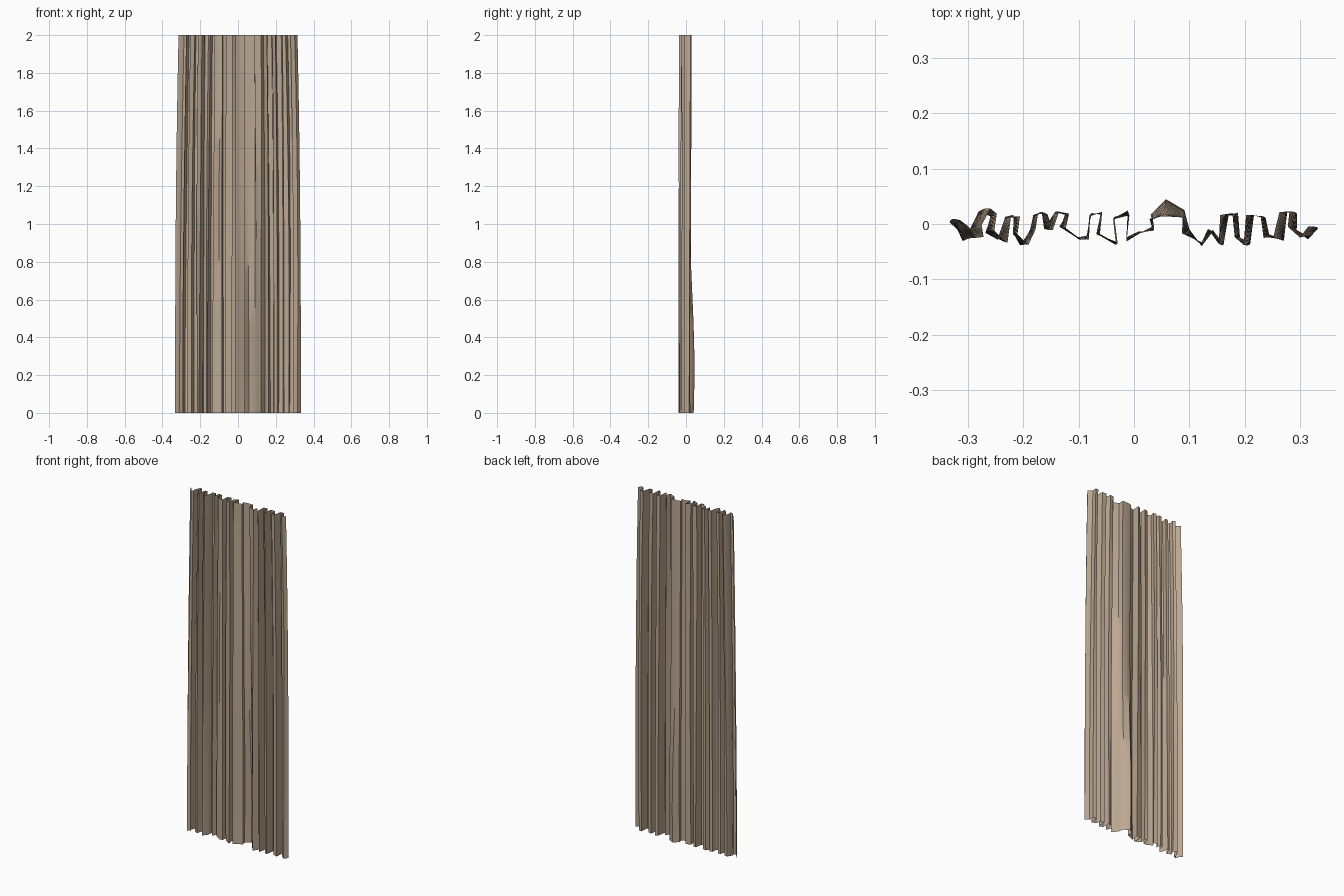
import bpy, bmesh, math, random

if "Cube" in bpy.data.objects:
    bpy.data.objects.remove(bpy.data.objects["Cube"])
random.seed(4)

# Pleat cross-section seen from above (x, y in centimetres)
PLEATS = [(-33.3, 0.5), (-31.8, -0.7), (-30.6, -2.8), (-29, -2.3), (-29.4, -0.6),
          (-27.8, 2.5), (-26, 1.6), (-26.8, -1.4), (-24.4, -3.1), (-23.4, 1.3),
          (-21.8, 1.5), (-22, -1.8), (-20.4, -3.8), (-18.7, -1), (-18.3, 1.7),
          (-16.6, 1.9), (-15.9, -1), (-14.3, 2.2), (-12.2, 1.7), (-13.3, -0.6),
          (-10.2, -2.6), (-8.6, -2.5), (-8, 1.7), (-6, 1.9), (-6.6, -1.8),
          (-3.2, -3.7), (-3.8, 0.8), (-1, 2), (-1.4, -2.7), (1, -1.6),
          (3.6, -1.5), (3, 0.9), (5.5, 1.7), (9.2, 1.2), (9.6, -1.8), (12.6, -3.7),
          (14.2, -1), (16.2, -3.6), (16.8, 1.6), (18.8, 2), (19.2, -2.4),
          (21, -3.6), (21.5, 1.6), (24, 1.2), (24.6, -2.2), (26.8, -2.6),
          (27.6, 2.2), (29.6, 2), (29.4, -0.9), (31.6, -2.6), (33.3, -0.6)]
HEIGHT, ROWS = 2.0, 24

# Each fold drifts a little on its way down
drift = [(random.uniform(-.004, .004), random.uniform(-.005, .005),
          random.uniform(0, 6.28)) for _ in PLEATS]

bm = bmesh.new()
rows = []
for r in range(ROWS + 1):
    t = r / ROWS
    z = HEIGHT * t
    width = 1 - 0.055 * t ** 2.5
    bulge = math.exp(-((z - 0.25) / 0.55) ** 2)
    row = []
    for (px, py), (dx, dy, ph) in zip(PLEATS, drift):
        x, y = px / 100, py / 100
        s = math.sin(3.2 * t + ph)
        x = x * width + dx * s * (abs(px) < 33)
        y = y + dy * s
        # One wide fold swells backwards near the hem
        y += 0.026 * bulge * math.exp(-((x - 0.065) / 0.035) ** 2)
        row.append(bm.verts.new((x, y, z)))
    rows.append(row)
for a, b in zip(rows, rows[1:]):
    for i in range(len(a) - 1):
        bm.faces.new((a[i], a[i + 1], b[i + 1], b[i]))

mesh = bpy.data.meshes.new("curtain")
bm.to_mesh(mesh)
bm.free()
curtain = bpy.data.objects.new("curtain", mesh)
bpy.context.collection.objects.link(curtain)

# Beige cloth
cloth = bpy.data.materials.new("cloth")
cloth.diffuse_color = (0.50, 0.39, 0.29, 1)
cloth.use_nodes = True
cloth.node_tree.nodes["Principled BSDF"].inputs["Base Color"].default_value = cloth.diffuse_color
mesh.materials.append(cloth)

bpy.context.view_layer.objects.active = curtain
curtain.select_set(True)
bpy.ops.object.shade_smooth_by_angle(angle=math.radians(50))
